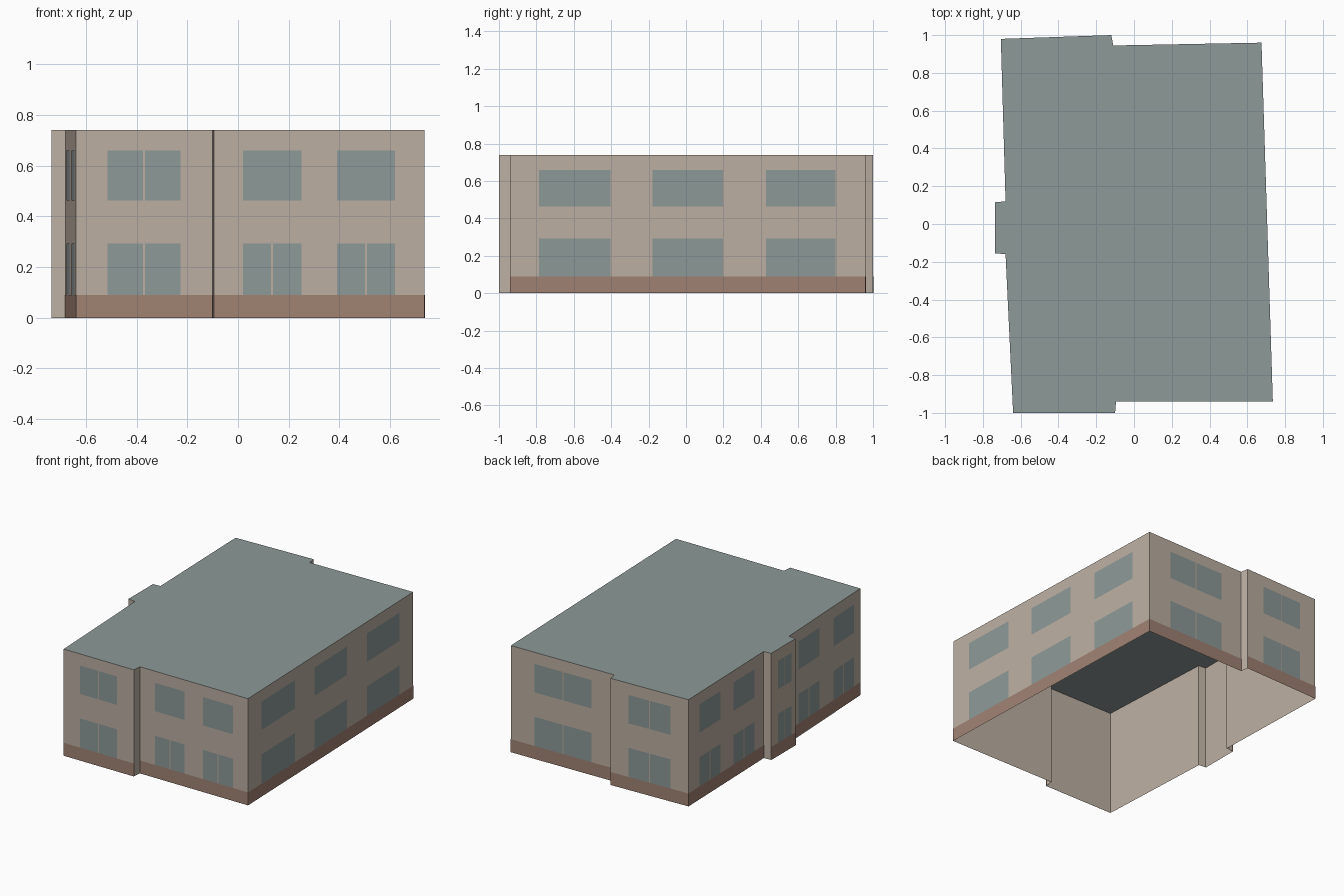
import bpy
from mathutils import Vector

cube = bpy.data.objects.get("Cube")
if cube:
    bpy.data.objects.remove(cube, do_unlink=True)

HEIGHT, BASE, OFFSET, GAP = 0.74, 0.09, 0.002, 0.008
LOWER, UPPER = (BASE, 0.293), (0.463, 0.66)


def material(name, color):
    mat = bpy.data.materials.new(name)
    mat.use_nodes = True
    mat.diffuse_color = (*color, 1)
    mat.node_tree.nodes["Principled BSDF"].inputs["Base Color"].default_value = (*color, 1)
    return mat


beige = material("beige plaster", (0.503, 0.429, 0.361))
brick = material("brown brick", (0.352, 0.223, 0.171))
teal = material("grey teal", (0.266, 0.319, 0.314))


def add_object(name, verts, faces, mat):
    mesh = bpy.data.meshes.new(name)
    mesh.from_pydata(verts, [], faces)
    mesh.materials.append(mat)
    obj = bpy.data.objects.new(name, mesh)
    bpy.context.collection.objects.link(obj)
    return obj


def add_quads(name, quads, mat):
    verts = [v for quad in quads for v in quad]
    faces = [range(i, i + 4) for i in range(0, len(verts), 4)]
    return add_object(name, verts, [tuple(f) for f in faces], mat)


def panel(a, b, start, end, z0, z1):
    """Thin plate just outside the wall a-b, between two fractions of its length."""
    a, b = Vector(a), Vector(b)
    d = (b - a).normalized()
    out = Vector((d.y, -d.x)) * OFFSET
    p, q = a.lerp(b, start) + out, a.lerp(b, end) + out
    return [(p.x, p.y, z0), (q.x, q.y, z0), (q.x, q.y, z1), (p.x, p.y, z1)]


def window(a, b, c0, c1, z, split):
    """Window spanning coordinates c0-c1 along the wall, optionally in two panes."""
    axis = 0 if abs(b[0] - a[0]) > abs(b[1] - a[1]) else 1
    mid, half = (c0 + c1) / 2, GAP / 2
    spans = [(c0, mid - half), (mid + half, c1)] if split else [(c0, c1)]
    quads = []
    for span in spans:
        t = sorted((c - a[axis]) / (b[axis] - a[axis]) for c in span)
        quads.append(panel(a, b, *t, *z))
    return quads


# Footprint, counter-clockwise from the front corner on the model's right
outline = [(-0.64, -1.0), (-0.10, -1.0), (-0.095, -0.94), (0.735, -0.94),
           (0.675, 0.96), (-0.11, 0.945), (-0.12, 1.0), (-0.705, 0.98),
           (-0.68, 0.12), (-0.735, 0.115), (-0.735, -0.155), (-0.68, -0.16)]
n = len(outline)

# Open-bottomed wall shell and flat roof
shell = [[(*a, 0), (*b, 0), (*b, HEIGHT), (*a, HEIGHT)]
         for a, b in zip(outline, outline[1:] + outline[:1])]
add_quads("walls", shell, beige)
add_object("roof", [(*p, HEIGHT) for p in outline], [tuple(range(n))], teal)

# Per wall: name, windows as (start, end), lower split, upper split
walls = {
    0: ("front_wing", [(-0.515, -0.227)], True, True),
    2: ("front_main", [(0.02, 0.25), (0.39, 0.62)], True, False),
    3: ("left_side", [(-0.785, -0.405), (-0.178, 0.198), (0.428, 0.80)], False, False),
    4: ("back_main", [(0.06, 0.495)], True, True),
    6: ("back_wing", [(-0.57, -0.257)], True, True),
    7: ("right_side_rear", [(0.615, 0.855), (0.226, 0.466)], True, False),
    9: ("right_bay", [(-0.105, 0.04)], True, True),
    11: ("right_side_front", [(-0.515, -0.27), (-0.92, -0.68)], True, False),
}
for index, (name, spans, split_low, split_up) in walls.items():
    a, b = outline[index], outline[(index + 1) % n]
    add_quads(name + "_brick_base", [panel(a, b, 0, 1, 0, BASE)], brick)
    panes = []
    for c0, c1 in spans:
        panes += window(a, b, c0, c1, LOWER, split_low)
        panes += window(a, b, c0, c1, UPPER, split_up)
    add_quads(name + "_windows", panes, teal)
